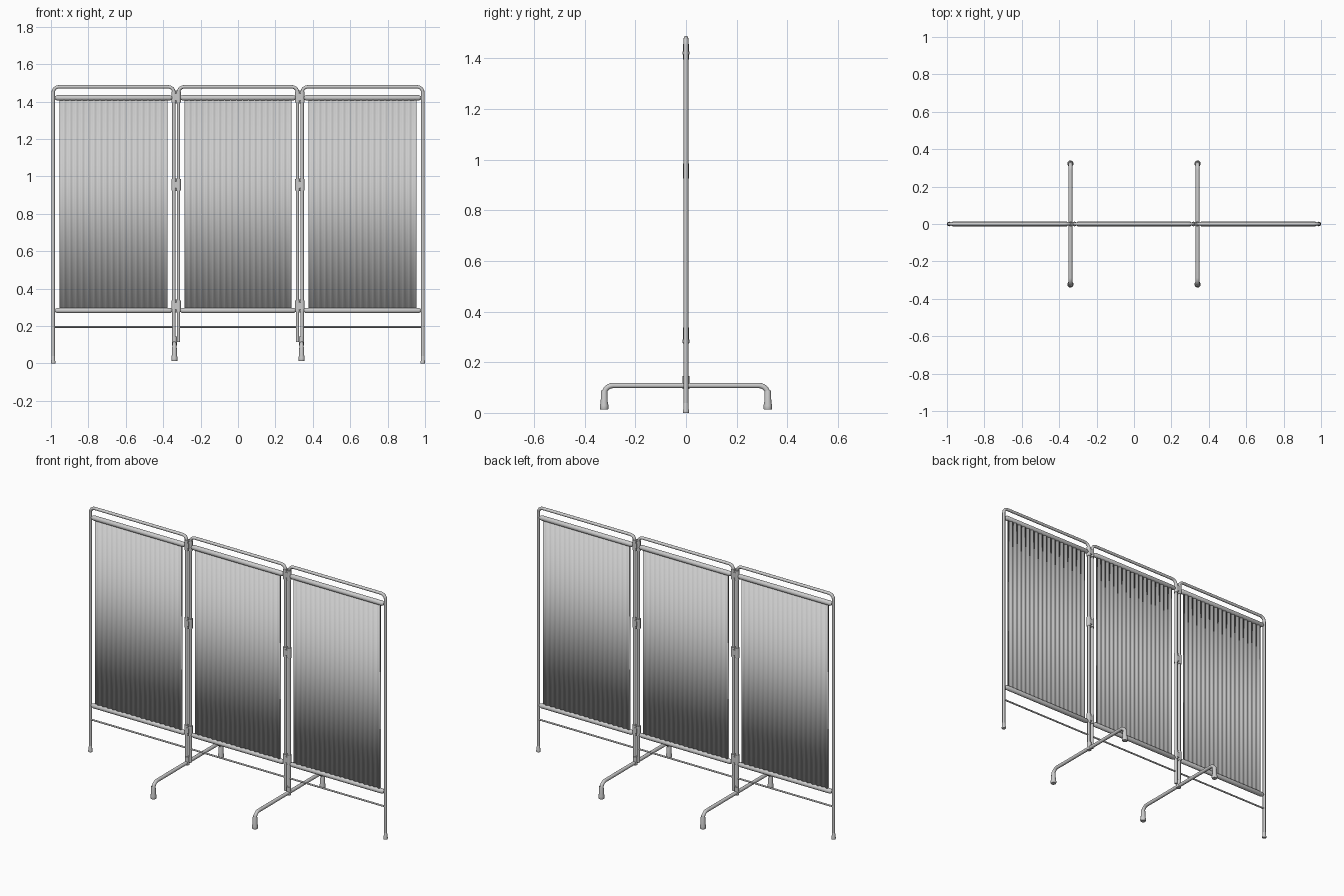
import bpy, bmesh, math
from mathutils import Vector

if "Cube" in bpy.data.objects:
    bpy.data.objects.remove(bpy.data.objects["Cube"])


def finish(name, bm, angle=40):
    bmesh.ops.recalc_face_normals(bm, faces=bm.faces)
    me = bpy.data.meshes.new(name)
    bm.to_mesh(me)
    bm.free()
    ob = bpy.data.objects.new(name, me)
    bpy.context.collection.objects.link(ob)
    bpy.ops.object.select_all(action='DESELECT')
    bpy.context.view_layer.objects.active = ob
    ob.select_set(True)
    bpy.ops.object.shade_smooth_by_angle(angle=math.radians(angle))
    return ob


def rounded(points, r, steps=6):
    """Replace inner corners of a polyline with arcs."""
    pts = [Vector(p) for p in points]
    out = [pts[0]]
    for a, b, c in zip(pts, pts[1:], pts[2:]):
        p, q = b + (a - b).normalized() * r, b + (c - b).normalized() * r
        centre = p + q - b
        for i in range(steps + 1):
            t = math.pi / 2 * i / steps
            out.append(centre + (p - centre) * math.cos(t) + (q - centre) * math.sin(t))
    return out + [pts[-1]]


def tube(name, path, radii, side, n=16):
    """Sweep a circle along a planar path; side is the plane normal."""
    path = [Vector(p) for p in path]
    side = Vector(side)
    if not isinstance(radii, (list, tuple)):
        radii = [radii] * len(path)
    bm = bmesh.new()
    rings = []
    for i, p in enumerate(path):
        d = (path[min(i + 1, len(path) - 1)] - path[max(i - 1, 0)]).normalized()
        u = side.cross(d)
        rings.append([bm.verts.new(p + radii[i] * (u * math.cos(2 * math.pi * k / n)
                      + side * math.sin(2 * math.pi * k / n))) for k in range(n)])
    for a, b in zip(rings, rings[1:]):
        for k in range(n):
            bm.faces.new((a[k], a[(k + 1) % n], b[(k + 1) % n], b[k]))
    bm.faces.new(rings[0])
    bm.faces.new(rings[-1])
    return finish(name, bm)


def foot(name, x, y, z0, h, r):
    prof = [(0, r * .92), (.06, r), (.2, r), (.4, r * .82), (.95, r * .74), (1, r * .66)]
    tube(name, [(x, y, z0 + h * t) for t, _ in prof], [q for _, q in prof], (0, 1, 0))


def box(name, centre, size):
    bm = bmesh.new()
    bmesh.ops.create_cube(bm, size=1)
    for v in bm.verts:
        v.co = Vector(centre) + Vector([a * b for a, b in zip(v.co, size)])
    bmesh.ops.bevel(bm, geom=bm.edges[:], offset=.002, segments=2, affect='EDGES')
    finish(name, bm)


def curtain(name, x0, x1, pleats=18):
    """Pleated loop of cloth around both rods, smooth shaded."""
    bm = bmesh.new()
    cols = []
    n = pleats * 10
    for i in range(n + 1):
        w = .0028 * math.sin(2 * math.pi * pleats * i / n)
        x = x0 + (x1 - x0) * i / n
        cols.append([bm.verts.new((x, y + w, z)) for y, z in
                     ((-.004, .272), (-.004, 1.415), (.004, 1.415), (.004, .272))])
    for a, b in zip(cols, cols[1:]):
        for k in range(4):
            bm.faces.new((a[k], a[(k + 1) % 4], b[(k + 1) % 4], b[k]))
    finish(name, bm, 180)


OUT, INN, MID, TOP = .988, .343, .318, 1.479

# Three panels: (left post x, right post x, left bottom z, right bottom z)
panels = {"left": (-OUT, -INN, .01, .10), "middle": (-MID, MID, .115, .115),
          "right": (INN, OUT, .10, .01)}
for key, (a, b, za, zb) in panels.items():
    tube(key + "_frame", rounded([(a, 0, za), (a, 0, TOP), (b, 0, TOP), (b, 0, zb)], .03),
         .009, (0, 1, 0))
    tube(key + "_lower_bar", [(a, 0, .195), (b, 0, .195)], .005, (0, 1, 0))
    for pos, z in (("top", 1.42), ("bottom", .283)):
        tube(f"{key}_{pos}_rod",
             [(x, 0, z) for x in (a + .009, a + .014, a + .022, b - .022, b - .014, b - .009)],
             [.007, .011, .0145, .0145, .011, .007], (0, 1, 0))
    curtain(key + "_curtain", a + .033, b - .033)

for s, side in ((-1, "left"), (1, "right")):
    # Outer leg tip
    foot(side + "_outer_foot", s * OUT, 0, 0, .04, .0125)
    # Cross stand with turned-down ends and rubber feet
    x = s * .34
    tube(side + "_stand", rounded([(x, -.323, .03), (x, -.323, .108), (x, .323, .108),
                                   (x, .323, .03)], .035), .0105, (1, 0, 0))
    for t, end in ((-1, "front"), (1, "back")):
        foot(f"{side}_{end}_foot", x, t * .323, .014, .075, .0168)
    # Collar joining post and stand
    tube(side + "_stand_collar", [(x, 0, .095), (x, 0, .145)], .0135, (0, 1, 0))
    # Hinges: sleeves on both posts, joined by a web and a pin
    for i, z in enumerate((.307, .955, 1.425)):
        for px, part in ((INN, "outer"), (MID, "inner")):
            tube(f"{side}_hinge_{i}_{part}_clip", [(s * px, 0, z - .03), (s * px, 0, z + .03)],
                 .0125, (0, 1, 0))
        xm = s * (INN + MID) / 2
        box(f"{side}_hinge_{i}_web", (xm, 0, z), (.022, .024, .036))
        tube(f"{side}_hinge_{i}_pin", [(xm, 0, z - .034), (xm, 0, z + .034)], .005, (0, 1, 0))
